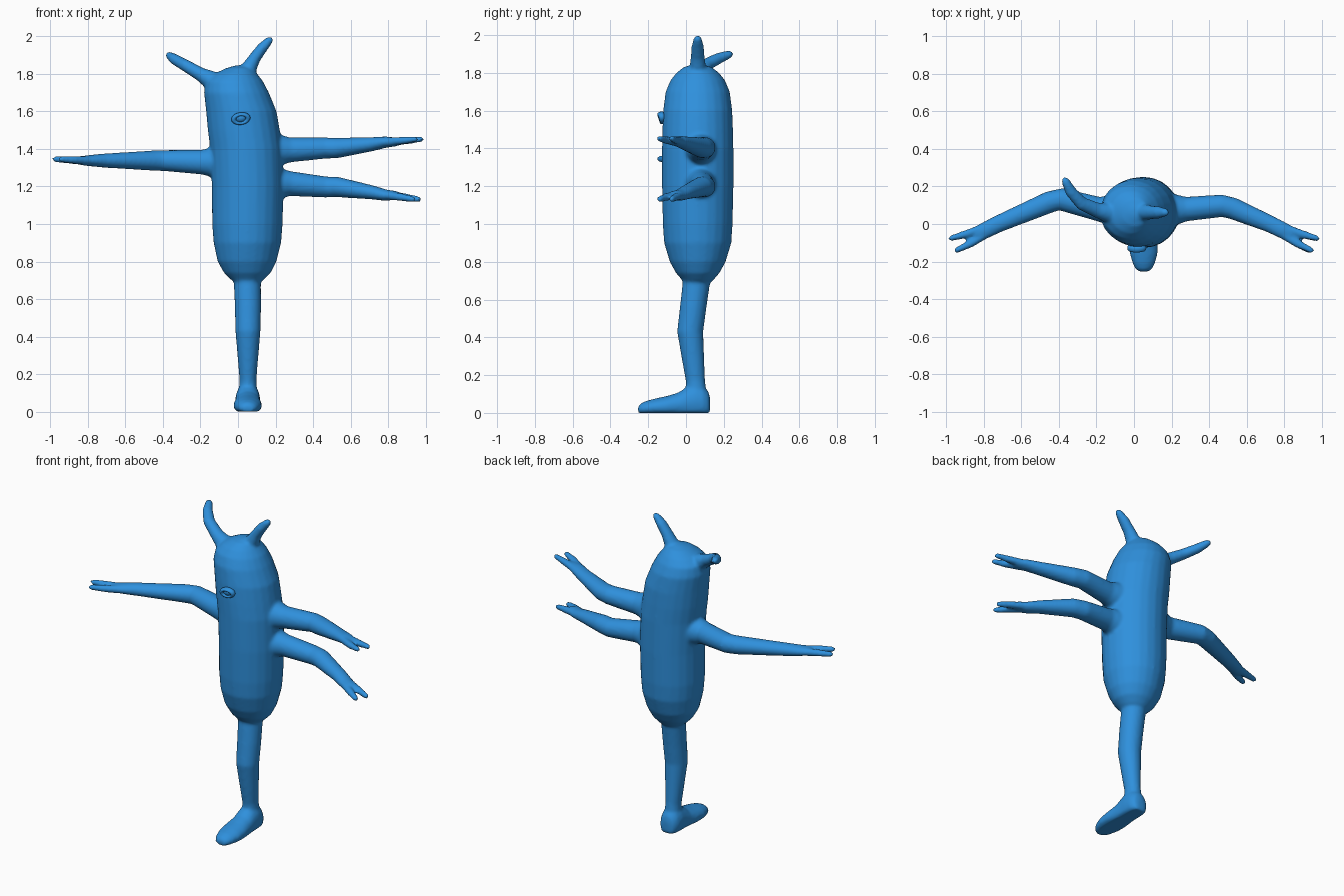
import bpy, bmesh, math
from mathutils import Vector, Matrix

if "Cube" in bpy.data.objects:
    bpy.data.objects.remove(bpy.data.objects["Cube"])

blue = bpy.data.materials.new("sky blue skin")
blue.diffuse_color = (0.028, 0.28, 0.72, 1)
blue.use_nodes = True
blue.node_tree.nodes["Principled BSDF"].inputs["Base Color"].default_value = blue.diffuse_color
X, Y, Z = Vector((1, 0, 0)), Vector((0, 1, 0)), Vector((0, 0, 1))
N = 24


def loft(bm, rings):
    """Closed skin through a list of point rings."""
    vs = [[bm.verts.new(p) for p in r] for r in rings]
    for a, b in zip(vs, vs[1:]):
        for i in range(N):
            j = (i + 1) % N
            bm.faces.new((a[i], a[j], b[j], b[i]))
    bm.faces.new(vs[0][::-1])
    bm.faces.new(vs[-1])


def ring(c, u, v):
    return [Vector(c) + u * math.cos(math.tau * i / N) + v * math.sin(math.tau * i / N)
            for i in range(N)]


def tube(bm, pts, ref):
    """pts: (centre, side radius, radius along ref); the last end is rounded."""
    pts = [(Vector(c), a, b) for c, a, b in pts]
    c, a, b = pts[-1]
    d = (c - pts[-2][0]).normalized()
    pts += [(c + d * min(a, b) * 0.6, a * 0.75, b * 0.75),
            (c + d * min(a, b), a * 0.25, b * 0.25)]
    rings = []
    for i, (c, a, b) in enumerate(pts):
        t = pts[min(i + 1, len(pts) - 1)][0] - pts[max(i - 1, 0)][0]
        u = t.cross(ref).normalized()
        v = u.cross(t.normalized())
        rings.append(ring(c, u * a, v * b))
    loft(bm, rings)


bm = bmesh.new()

# Leaning capsule trunk: z, centre x, half width, half depth
trunk = [(0.68, .05, .04, .04), (0.70, .05, .085, .08), (0.74, .05, .125, .115),
         (0.80, .048, .157, .148), (0.90, .05, .18, .178), (1.0, .05, .188, .185),
         (1.2, .052, .191, .189), (1.4, .045, .193, .189), (1.5, .031, .192, .187),
         (1.6, .018, .188, .183), (1.7, -.008, .173, .170), (1.76, -.018, .152, .145),
         (1.80, -.012, .115, .113), (1.83, .006, .072, .075), (1.846, .015, .025, .025)]
loft(bm, [ring((cx, .062, z), X * rx, Y * ry) for z, cx, rx, ry in trunk])


# Arms with two fingers
def arm(side, ex, ey, z_root, z_elbow, z_wrist, z_tip, reach=0.0):
    def p(x, y, z):
        return (side * x, y, z)
    r = 0.13 if side < 0 else 0.22
    tube(bm, [(p(r - .06, .075, z_root), .10, .10),
              (p(r, .077, z_root), .083, .083),
              (p(r + .06, .08, z_root), .065, .066),
              (p(ex - .03, ey, z_elbow), .060, .056),
              (p(ex + .03, ey - .015, z_elbow), .058, .054),
              (p(.72, .002, (z_elbow + 2 * z_wrist) / 3), .046, .037),
              (p(.79, -.032, z_wrist), .045, .030),
              (p(.84, -.055, z_wrist), .040, .024)], Z)
    for a, b in (((.81, -.022), (.975, -.076)), ((.80, -.062), (.945, -.140))):
        m = ((a[0] + b[0]) / 2, (a[1] + b[1]) / 2 - .004)
        zm = (z_wrist + z_tip) / 2
        tube(bm, [(p(*a, z_wrist), .022, .023), (p(*m, zm), .022, .021),
                  (p(b[0] - reach, b[1], z_tip), .016, .016)], Z)


arm(-1, .42, .132, 1.33, 1.338, 1.338, 1.345)
arm(1, .50, .097, 1.395, 1.405, 1.437, 1.452)
arm(1, .50, .097, 1.215, 1.197, 1.153, 1.132, .012)

# Horns
tube(bm, [((-.09, .055, 1.73), .075, .075), ((-.14, .06, 1.765), .052, .052),
          ((-.20, .075, 1.798), .037, .040), ((-.28, .11, 1.845), .032, .036),
          ((-.338, .175, 1.878), .029, .031), ((-.366, .23, 1.899), .021, .022)], Y)
tube(bm, [((.03, .062, 1.78), .065, .065), ((.058, .062, 1.83), .042, .044),
          ((.09, .062, 1.886), .032, .037), ((.13, .062, 1.94), .029, .033),
          ((.168, .062, 1.98), .021, .022)], Y)

# Single leg
tube(bm, [((.05, .06, .76), .085, .085), ((.05, .055, .69), .072, .072),
          ((.053, .038, .56), .070, .070), ((.053, .022, .43), .067, .069),
          ((.053, .036, .30), .056, .060), ((.053, .050, .17), .045, .051),
          ((.053, .055, .09), .050, .055)], Y)

# Flat-soled foot: y, half width, height
foot = [(.128, .025, .08), (.118, .048, .115), (.09, .062, .145), (.05, .066, .158),
        (.01, .066, .142), (-.04, .069, .108), (-.10, .076, .090), (-.16, .074, .077),
        (-.21, .060, .064), (-.24, .045, .050), (-.254, .025, .034)]
loft(bm, [[Vector((q.x, q.y, max(0, q.z))) for q in
           ring((.052, y, h * .38), X * w, Z * h * .62)] for y, w, h in foot])

bmesh.ops.recalc_face_normals(bm, faces=bm.faces)
me = bpy.data.meshes.new("creature_skin")
bm.to_mesh(me)
bm.free()
me.materials.append(blue)
me.polygons.foreach_set("use_smooth", [True] * len(me.polygons))
skin = bpy.data.objects.new("creature_skin", me)
bpy.context.collection.objects.link(skin)

# Fuse the parts into one soft skin
rm = skin.modifiers.new("fuse", 'REMESH')
rm.mode = 'VOXEL'
rm.voxel_size = 0.01
rm.use_smooth_shade = True
sm = skin.modifiers.new("soften", 'SMOOTH')
sm.factor = 0.5
sm.iterations = 5


# Eye: slanted lid rim and eyeball
def finish(name, matrix):
    o = bpy.context.object
    o.name = name
    o.data.transform(matrix)
    o.data.materials.append(blue)
    bpy.ops.object.shade_smooth()


place = (Matrix.Translation((.015, -.128, 1.562)) @ Matrix.Rotation(math.radians(-8), 4, 'Y')
         @ Matrix.Rotation(math.radians(72), 4, 'X'))
if (place.to_3x3() @ Y).y > 0:  # upper lid leans forward
    place = (Matrix.Translation((.015, -.128, 1.562)) @ Matrix.Rotation(math.radians(-8), 4, 'Y')
             @ Matrix.Rotation(math.radians(108), 4, 'X'))
bpy.ops.mesh.primitive_torus_add(major_radius=.036, minor_radius=.013,
                                 major_segments=32, minor_segments=12)
finish("eyelid_rim", place @ Matrix.Diagonal((1.05, .68, 1.3, 1)))
bpy.ops.mesh.primitive_uv_sphere_add(segments=20, ring_count=12, radius=.026)
finish("eyeball", place @ Matrix.Diagonal((1, .75, .5, 1)))
